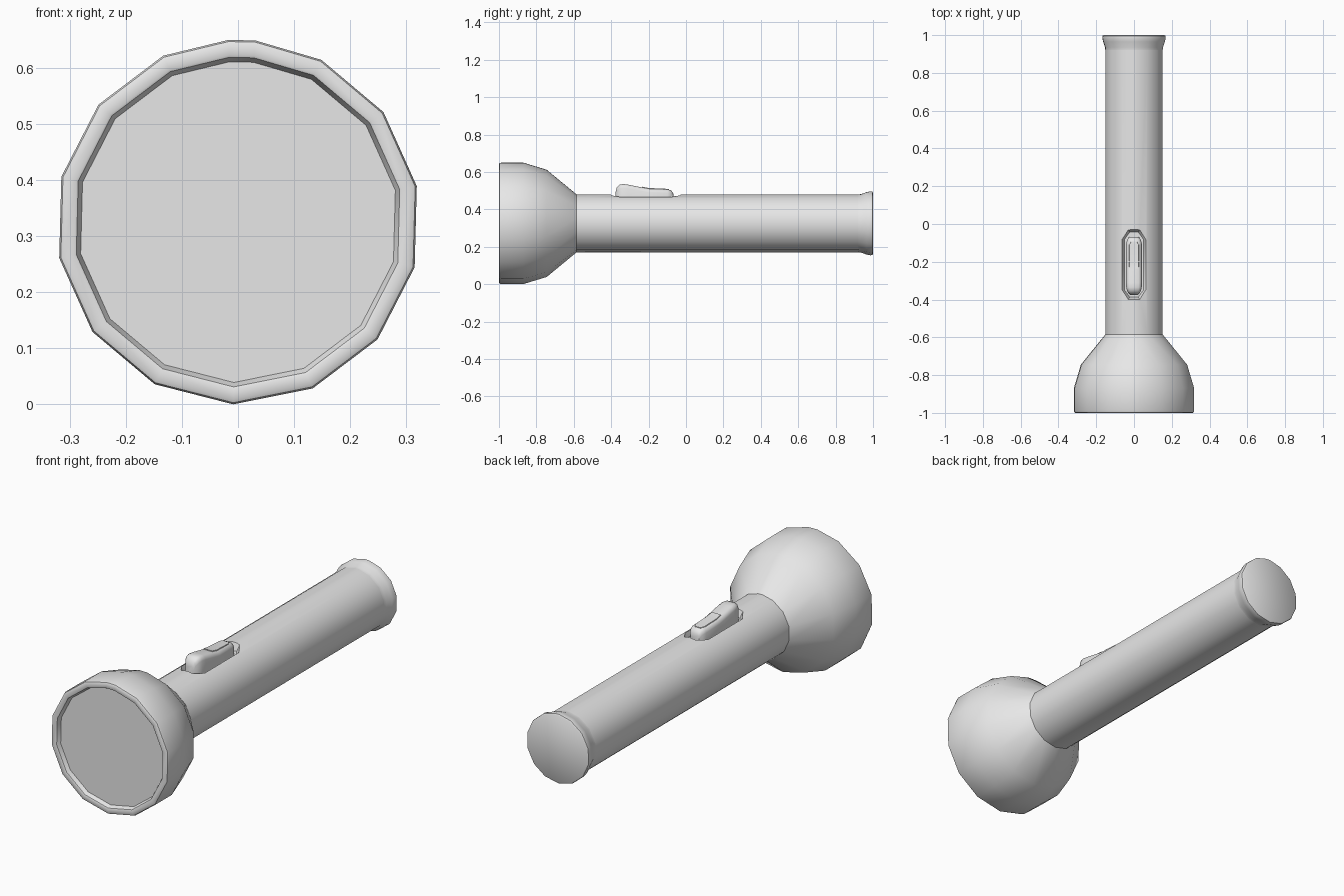
import bpy
import bmesh
from math import cos, sin, radians

cube = bpy.data.objects.get("Cube")
if cube:
    bpy.data.objects.remove(cube, do_unlink=True)

grey = bpy.data.materials.new("plain_grey")
grey.use_nodes = True
grey.diffuse_color = (0.8, 0.8, 0.8, 1)
grey.node_tree.nodes["Principled BSDF"].inputs["Base Color"].default_value = (0.8, 0.8, 0.8, 1)

AXIS_Z = 0.325
SIDES = 14
# Fourteen even corners, with the top corner clipped into a short flat
ANGLES = [radians(-91.5 + i * 360 / SIDES) for i in range(SIDES)]
ANGLES[7:8] = [radians(84.5), radians(93)]


def loft(name, rings):
    """Skin a closed solid through rings of matching points."""
    bm = bmesh.new()
    loops = [[bm.verts.new(p) for p in ring] for ring in rings]
    n = len(loops[0])
    for a, b in zip(loops, loops[1:]):
        for i in range(n):
            j = (i + 1) % n
            bm.faces.new((a[i], a[j], b[j], b[i]))
    bm.faces.new(loops[0])
    bm.faces.new(loops[-1])
    bmesh.ops.recalc_face_normals(bm, faces=bm.faces)
    mesh = bpy.data.meshes.new(name)
    bm.to_mesh(mesh)
    bm.free()
    mesh.materials.append(grey)
    obj = bpy.data.objects.new(name, mesh)
    bpy.context.collection.objects.link(obj)
    return obj


def lathe(name, profile):
    """Sweep (y, radius) points round the barrel axis."""
    return loft(name, [[(r * cos(a), y, AXIS_Z + r * sin(a)) for a in ANGLES]
                       for y, r in profile])


def select_only(obj):
    bpy.ops.object.select_all(action="DESELECT")
    obj.select_set(True)
    bpy.context.view_layer.objects.active = obj


def smooth(obj, angle=35):
    select_only(obj)
    bpy.ops.object.shade_smooth_by_angle(angle=radians(angle))


def octagon(half_x, half_y, z, y_mid):
    """Long octagon with clipped corners."""
    cx, cy = half_x * 0.45, half_y - half_x * 0.75
    pts = [(cx, half_y), (half_x, cy), (half_x, -cy), (cx, -half_y)]
    pts += [(-x, y) for x, y in reversed(pts)]
    return [(x, y + y_mid, z) for x, y in pts]


# Flared head with rounded rim and recessed lens
head = lathe("head", [(-0.978, 0.286), (-0.998, 0.294), (-1.0, 0.298), (-1.0, 0.316),
                      (-0.997, 0.322), (-0.988, 0.325), (-0.87, 0.325),
                      (-0.745, 0.287), (-0.585, 0.155)])
smooth(head)

# Barrel with a shallow slot for the switch
barrel = lathe("barrel", [(-0.585, 0.155), (0.93, 0.155)])
cutter = loft("slot_cutter", [octagon(0.05, 0.172, 0.445, -0.215),
                              octagon(0.08, 0.192, 0.495, -0.215)])
cutter.hide_render = True
cut = barrel.modifiers.new("slot", "BOOLEAN")
cut.operation = "DIFFERENCE"
cut.solver = "EXACT"
cut.object = cutter
select_only(barrel)
bpy.ops.object.modifier_apply(modifier=cut.name)
bpy.data.objects.remove(cutter, do_unlink=True)
smooth(barrel)

# Flared tail cap
tail = lathe("tail_cap", [(0.92, 0.155), (0.935, 0.156), (0.965, 0.167),
                          (0.985, 0.171), (0.996, 0.17), (1.0, 0.164)])
smooth(tail)


def switch_section(y, w, top):
    side = [(w, 0.44), (w, top - 0.02), (w * 0.87, top - 0.007), (w * 0.6, top)]
    side += [(-x, z) for x, z in reversed(side)]
    return [(x, y, z) for x, z in side]


# Sliding switch: raised front hump, lower rear
switch = loft("switch", [switch_section(*s) for s in [
    (-0.376, 0.02, 0.495), (-0.37, 0.027, 0.517), (-0.354, 0.037, 0.532),
    (-0.335, 0.041, 0.535), (-0.31, 0.042, 0.532), (-0.24, 0.042, 0.518),
    (-0.2, 0.042, 0.511), (-0.1, 0.041, 0.507), (-0.08, 0.034, 0.502),
    (-0.068, 0.024, 0.485)]])
smooth(switch, 40)

# Thin thumb pad on the switch
pad = loft("thumb_pad", [
    [(-w, y, z - 0.004), (w, y, z - 0.004), (w * 0.9, y, z + 0.003), (-w * 0.9, y, z + 0.003)]
    for y, w, z in [(-0.235, 0.026, 0.518), (-0.2, 0.028, 0.511),
                    (-0.11, 0.027, 0.507), (-0.092, 0.016, 0.505)]])
smooth(pad)
